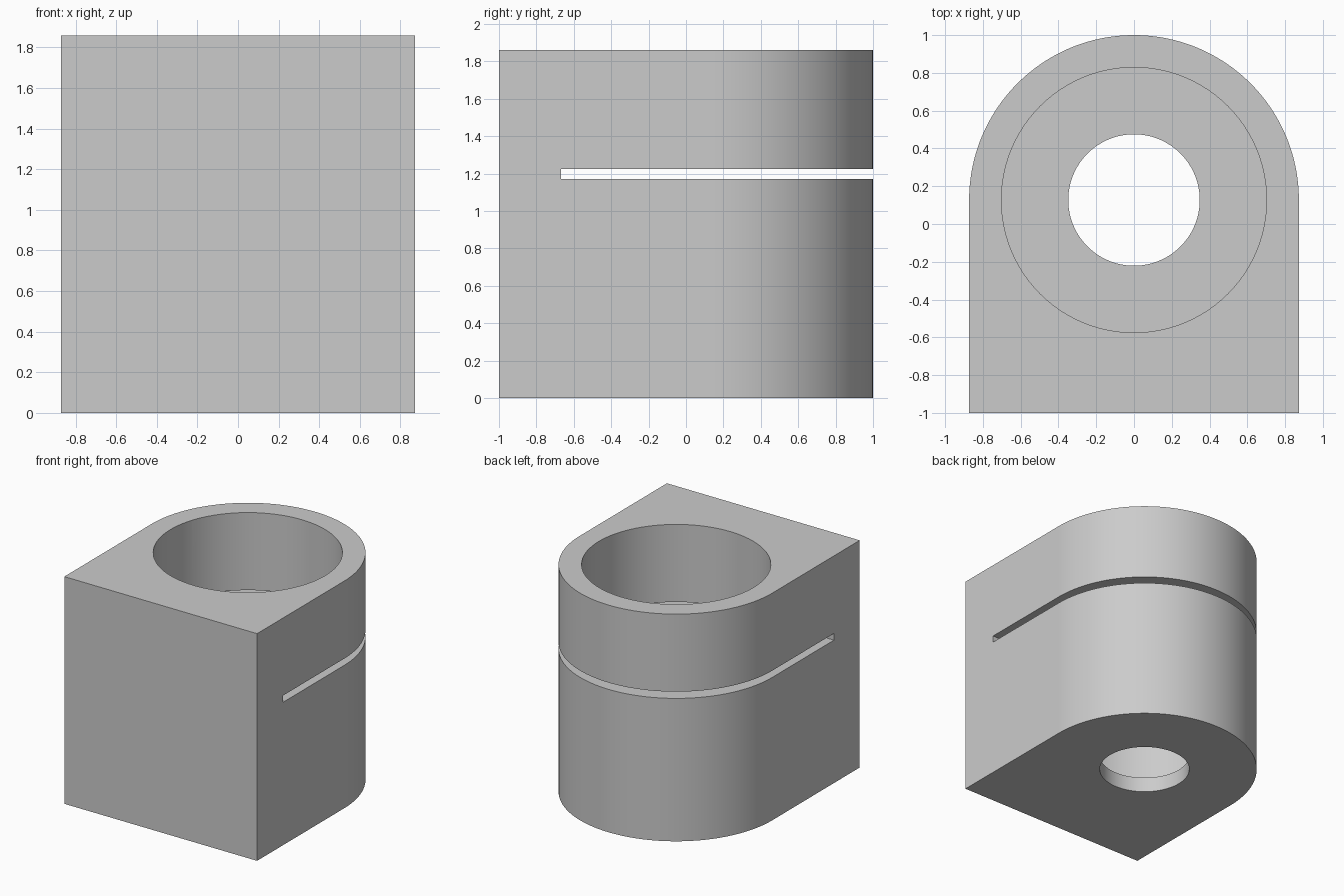
import bpy, bmesh, math

cube = bpy.data.objects.get("Cube")
if cube:
    bpy.data.objects.remove(cube, do_unlink=True)

R, CY, H = 0.873, 0.127, 1.86      # rounded end radius, bore axis, height
BORE, HOLE, FLOOR = 0.702, 0.348, 0.125
SLOT_Z, SLOT_H, SLOT_Y = 1.17, 0.055, -0.667
SEG = 96

grey = bpy.data.materials.new("plain grey")
grey.use_nodes = True
colour = (0.6, 0.6, 0.6, 1)
grey.diffuse_color = colour
grey.node_tree.nodes["Principled BSDF"].inputs["Base Color"].default_value = colour


def prism(name, outline, z0, z1):
    """Extrude a flat outline from z0 to z1."""
    bm = bmesh.new()
    base = bm.faces.new([bm.verts.new((x, y, z0)) for x, y in outline])
    top = bmesh.ops.extrude_face_region(bm, geom=[base])["geom"]
    for v in top:
        if isinstance(v, bmesh.types.BMVert):
            v.co.z = z1
    bmesh.ops.recalc_face_normals(bm, faces=bm.faces)
    mesh = bpy.data.meshes.new(name)
    bm.to_mesh(mesh)
    bm.free()
    mesh.materials.append(grey)
    obj = bpy.data.objects.new(name, mesh)
    bpy.context.collection.objects.link(obj)
    return obj


def arc(radius, sweep, count):
    return [(radius * math.cos(sweep * i / SEG), CY + radius * math.sin(sweep * i / SEG))
            for i in range(count)]


# Block with a square front and a half-round back
body = prism("housing_body", arc(R, math.pi, SEG + 1) + [(-R, -1), (R, -1)], 0, H)

# Wide bore, small floor hole and the cross slot open to the back
cutters = [
    prism("bore_cutter", arc(BORE, math.tau, SEG), FLOOR, H + 0.1),
    prism("hole_cutter", arc(HOLE, math.tau, SEG), -0.1, FLOOR + 0.1),
    prism("slot_cutter", [(-1, SLOT_Y), (1, SLOT_Y), (1, 1.1), (-1, 1.1)],
          SLOT_Z, SLOT_Z + SLOT_H),
]

bpy.ops.object.select_all(action="DESELECT")
bpy.context.view_layer.objects.active = body
body.select_set(True)
for cutter in cutters:
    mod = body.modifiers.new(cutter.name, "BOOLEAN")
    mod.operation = "DIFFERENCE"
    mod.solver = "EXACT"
    mod.object = cutter
    bpy.ops.object.modifier_apply(modifier=mod.name)
    bpy.data.objects.remove(cutter, do_unlink=True)

bpy.ops.object.shade_smooth_by_angle(angle=math.radians(30))
